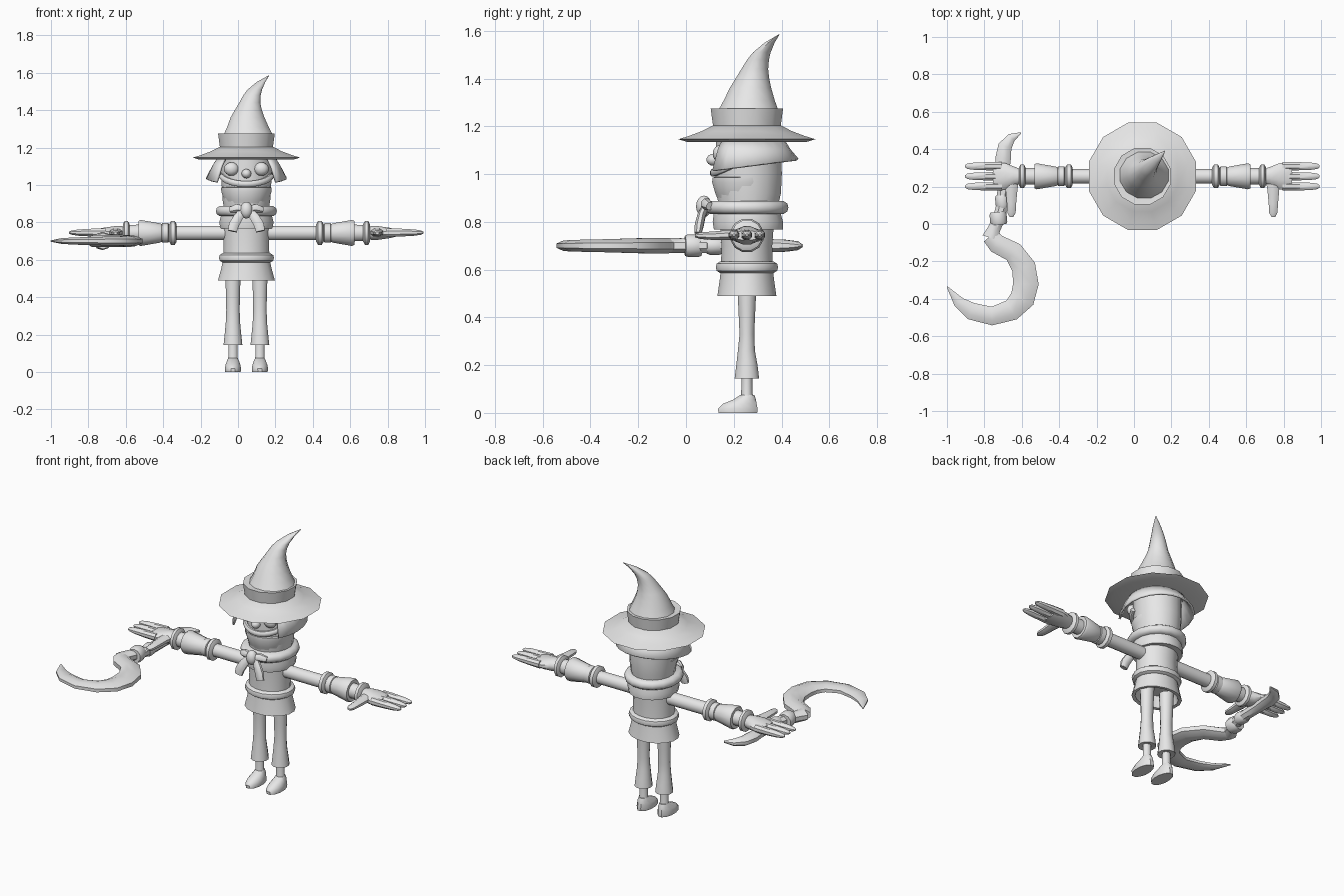
import bpy, bmesh, math
from mathutils import Vector

CX, CY = 0.045, 0.255
mat = bpy.data.materials.new("plain_grey")
mat.diffuse_color = (0.8, 0.8, 0.8, 1)


def finish(bm, name, angle=42):
    bmesh.ops.recalc_face_normals(bm, faces=bm.faces[:])
    me = bpy.data.meshes.new(name)
    bm.to_mesh(me)
    bm.free()
    me.materials.append(mat)
    ob = bpy.data.objects.new(name, me)
    bpy.context.collection.objects.link(ob)
    bpy.ops.object.select_all(action='DESELECT')
    bpy.context.view_layer.objects.active = ob
    ob.select_set(True)
    bpy.ops.object.shade_smooth_by_angle(angle=math.radians(angle))
    return ob


def loft(name, secs, n=12, up=(0, 0, 1), axis=None):
    """Skin ellipses (centre, half width, half height) along a path."""
    bm = bmesh.new()
    up = Vector(up)
    pts = [Vector(s[0]) for s in secs]
    rings = []
    for i, (c, a, b) in enumerate(secs):
        t = Vector(axis) if axis else pts[min(i + 1, len(pts) - 1)] - pts[max(i - 1, 0)]
        side = t.cross(up).normalized()
        top = side.cross(t).normalized()
        rings.append([bm.verts.new(pts[i] + side * a * math.cos(w) + top * b * math.sin(w))
                      for w in [2 * math.pi * (k + 0.5) / n for k in range(n)]])
    for r, s in zip(rings, rings[1:]):
        for k in range(n):
            bm.faces.new((r[k], r[(k + 1) % n], s[(k + 1) % n], s[k]))
    bm.faces.new(rings[0])
    bm.faces.new(rings[-1])
    return finish(bm, name)


def upright(name, prof, n=12, x=CX, y=CY):
    """Stacked horizontal ellipses: (z, rx, ry, optional dx, dy)."""
    return loft(name, [((x + (p[3] if len(p) > 3 else 0), y + (p[4] if len(p) > 4 else 0), p[0]),
                        p[1], p[2]) for p in prof], n, (0, 1, 0), (0, 0, 1))


def band(name, z, h, rx, ry):
    upright(name, [(z - h, rx - .02, ry - .02), (z - h * .6, rx - .004, ry - .004), (z, rx, ry),
                   (z + h * .6, rx - .004, ry - .004), (z + h, rx - .02, ry - .02)], 16)


def ball(name, c, r):
    bm = bmesh.new()
    bmesh.ops.create_uvsphere(bm, u_segments=12, v_segments=8, radius=1)
    for v in bm.verts:
        v.co = Vector(c) + Vector(v.co[i] * r[i] for i in range(3))
    return finish(bm, name)


# pointed hat
upright("hat_brim", [(1.135, .14, .14), (1.135, .26, .26), (1.146, .297, .297), (1.16, .25, .25),
                     (1.18, .195, .195), (1.205, .145, .145)])
upright("hat_band", [(1.19, .145, .145), (1.275, .157, .157), (1.272, .13, .13)])
upright("hat_cone", [(1.26, .14, .133, .01, .005), (1.31, .115, .11, .008, .01), (1.36, .094, .09, .006, .015),
                     (1.40, .075, .073, .01, .023), (1.44, .058, .058, .018, .033),
                     (1.48, .048, .047, .03, .047), (1.51, .04, .038, .045, .063),
                     (1.55, .024, .022, .078, .095), (1.585, .002, .002, .12, .135)])

# head with an overhanging upper face and a jutting jaw
upright("head", [(.83, .115, .118), (.92, .13, .138), (1.0, .135, .142), (1.15, .142, .138)], 16, CX, .262)
upright("jaw", [(.86, .10, .10), (.92, .122, .125), (.965, .137, .138), (.985, .138, .137),
                (.99, .12, .115)], 16, CX, .245)


def arc(z_mid, z_end, r, span, steps=12):
    for k in range(steps + 1):
        u = 2 * k / steps - 1
        w = u * span
        yield (CX + r * math.sin(w), CY - r * math.cos(w), z_mid + (z_end - z_mid) * u * u)


# curved smiling lip
loft("upper_lip", [(p, .014, .017) for p in arc(1.005, 1.045, .142, 1.2)], 8)
ball("nose", (CX, .115, 1.06), (.026, .03, .025))
for s, tag in ((-1, "right"), (1, "left")):
    ball(tag + "_eye", (CX + s * .08, .142, 1.085), (.04, .03, .036))

# straw hair: flared band open at the face
bm = bmesh.new()
prev = None
for k in range(17):
    w = math.radians(48 + 264 * k / 16)
    back = (1 - math.cos(w)) / 2
    col = []
    for r, z in ((.15, 1.145), (.178, 1.10), (.212, 1.005 + .055 * back)):
        col.append(bm.verts.new((CX + r * math.sin(w), CY - r * math.cos(w), z)))
    if prev:
        for j in range(2):
            bm.faces.new((prev[j], col[j], col[j + 1], prev[j + 1]))
    prev = col
hair = finish(bm, "straw_hair")
sol = hair.modifiers.new("thickness", 'SOLIDIFY')
sol.thickness = .012
sol.offset = 0

# scarf with knot and two tails
band("scarf", .86, .027, .166, .177)
upright("scarf_collar", [(.85, .135, .14), (.80, .148, .15, 0, .004), (.768, .142, .147, 0, .006),
                         (.772, .11, .115)], 16)
ball("scarf_knot", (CX, .075, .865), (.034, .033, .045))
for s, tag in ((-1, "right"), (1, "left")):
    loft(tag + "_scarf_tail", [((CX + s * .01, .085, .87), .02, .014), ((CX + s * .045, .065, .825), .027, .018),
                               ((CX + s * .068, .055, .785), .029, .02), ((CX + s * .075, .05, .752), .026, .016)],
         8, (0, 1, 0))
    loft(tag + "_scarf_bow", [((CX + s * .01, .08, .87), .018, .018), ((CX + s * .05, .085, .875), .024, .025),
                              ((CX + s * .085, .1, .865), .016, .018)], 8)

# torso, belt and tunic skirt
upright("torso", [(.58, .125, .112), (.70, .124, .108), (.85, .13, .12)], 16)
band("belt", .61, .025, .15, .133)
upright("skirt", [(.61, .125, .11), (.55, .138, .117), (.49, .155, .126), (.492, .135, .105), (.56, .11, .09)], 16)

for s, tag in ((-1, "right"), (1, "left")):
    # trouser leg, ankle and shoe
    x = CX + s * .072
    upright(tag + "_trouser", [(.15, .03, .03), (.145, .052, .053), (.20, .046, .046), (.26, .040, .037, 0, -.002),
                               (.33, .037, .032), (.42, .039, .036), (.54, .043, .042)], 12, x)
    upright(tag + "_ankle", [(.04, .033, .03), (.08, .026, .024), (.17, .026, .022)], 10, x)
    upright(tag + "_shoe", [(0, .043, .084, 0, -.038), (.018, .045, .086, 0, -.038), (.038, .041, .073, 0, -.03),
                            (.055, .035, .05, 0, -.01), (.075, .026, .03, 0, .002)], 12, x)

    # arm, wrist rings and flared cuff
    def limb(name, prof, y=CY, z=.743, n=12):
        loft(tag + "_" + name, [((CX + s * d, y, z), a, b) for d, a, b in prof], n)

    def ring(name, d0, d1, r):
        limb(name, [(d0, r - .018, r - .018), (d0 + .01, r, r), (d1 - .01, r, r), (d1, r - .018, r - .018)])

    limb("arm", [(.08, .04, .04), (.40, .04, .04)])
    ring("elbow_ring", .373, .413, .066)
    ring("sleeve_band", .408, .46, .054)
    limb("cuff", [(.45, .048, .048), (.465, .054, .054), (.565, .072, .072), (.578, .066, .066), (.575, .04, .04)])
    limb("wrist", [(.57, .046, .046), (.66, .044, .044)])
    ring("wrist_ring", .624, .661, .066)
    # hand with three fingers and a thumb
    limb("palm", [(.65, .04, .036), (.69, .055, .04), (.73, .072, .034), (.77, .078, .028), (.80, .07, .02)])
    for k, dy in enumerate((-.054, 0, .054)):
        limb("finger_%d" % (k + 1), [(.75, .024, .025), (.82, .024, .023), (.90, .021, .018), (.935, .016, .012),
                                     (.948, .006, .005)], CY + dy, .745, 8)
    loft(tag + "_thumb", [((CX + s * .695, .25, .745), .04, .025), ((CX + s * .70, .18, .745), .034, .022),
                          ((CX + s * .70, .11, .742), .027, .019), ((CX + s * .70, .06, .742), .024, .015),
                          ((CX + s * .70, .037, .742), .01, .007)], 8)

# sickle: shaped handle, rings and hooked blade lying flat
Z = .70
handle = [(-.605, .487, .004, .006), (-.655, .462, .026, .02), (-.69, .415, .04, .027), (-.70, .35, .045, .03),
          (-.70, .27, .035, .033), (-.70, .18, .033, .033), (-.705, .10, .034, .033), (-.722, .03, .035, .033),
          (-.75, -.03, .037, .034), (-.765, -.075, .05, .034)]
blade = [(-.768, -.065, .048, .033), (-.735, -.105, .055, .035), (-.645, -.15, .06, .035), (-.59, -.23, .07, .033),
         (-.578, -.32, .074, .03), (-.597, -.40, .072, .028), (-.655, -.46, .062, .026), (-.76, -.492, .054, .024),
         (-.87, -.466, .05, .021), (-.937, -.418, .033, .016), (-.999, -.335, .003, .004)]
for name, path in (("sickle_handle", handle), ("sickle_blade", blade)):
    loft(name, [((x, y, Z), a, b) for x, y, a, b in path], 8)
for name, x, y in (("sickle_ring_lower", -.725, .03), ("sickle_ring_upper", -.705, .12)):
    r = .056 if y < .1 else .046
    loft(name, [((x - .1 * d, y + d, Z), r - abs(d) * .4, r - abs(d) * .4) for d in (-.034, -.02, .02, .034)], 10)
